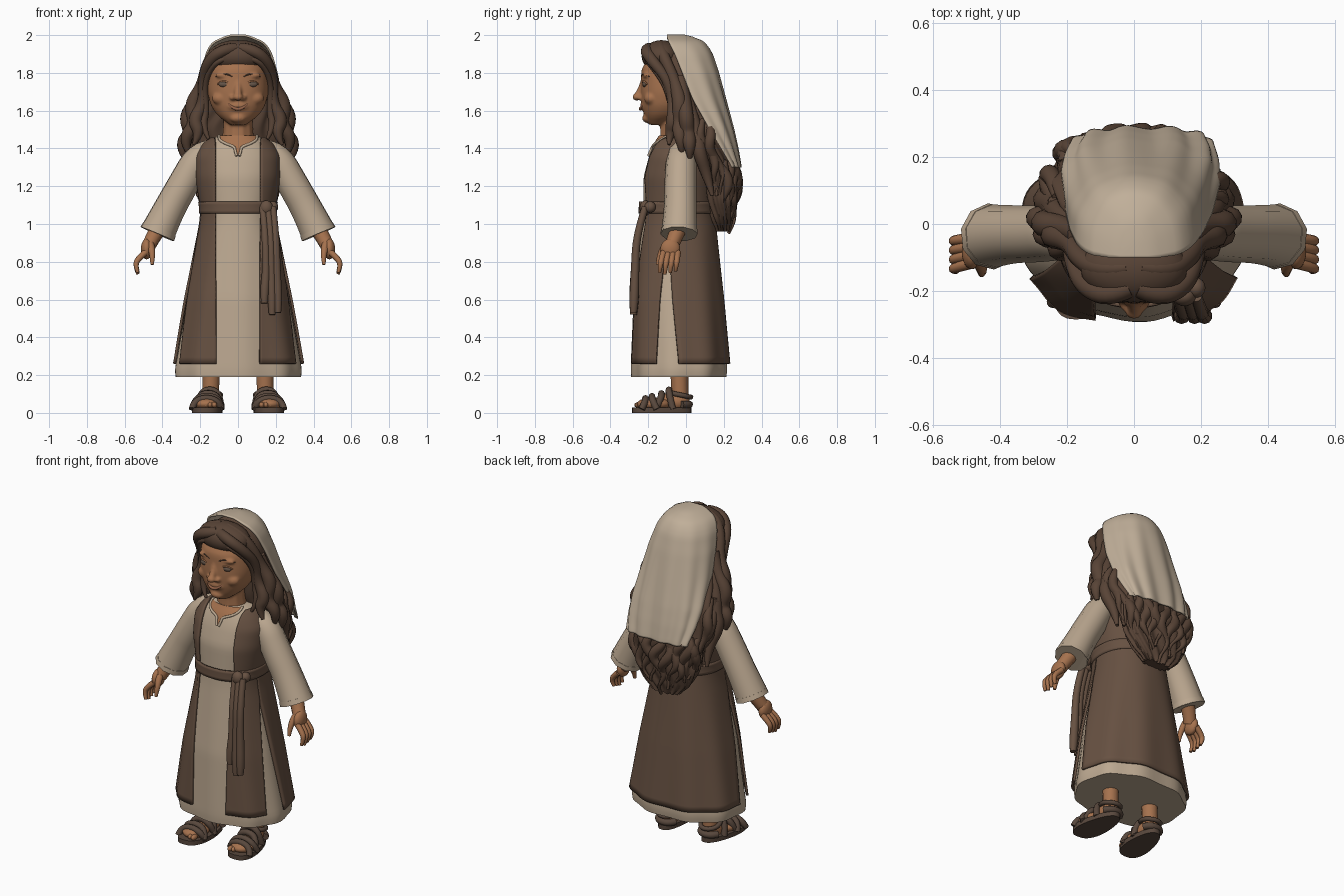
import bpy, bmesh, math
from mathutils import Matrix, Vector
from math import sin, cos, pi, asin

if "Cube" in bpy.data.objects:
    bpy.data.objects.remove(bpy.data.objects["Cube"])


def material(name, r, g, b):
    m = bpy.data.materials.new(name)
    m.diffuse_color = (r, g, b, 1)
    m.use_nodes = True
    m.node_tree.nodes["Principled BSDF"].inputs["Base Color"].default_value = m.diffuse_color
    return m


CREAM = material("cream_cloth", .50, .39, .28)
VEIL = material("veil_cloth", .53, .43, .32)
BROWN = material("brown_wool", .135, .082, .054)
HAIR = material("brown_hair", .098, .057, .037)
SKIN = material("skin", .38, .168, .076)
LEATHER = material("leather", .098, .064, .046)
LIP = material("lips", .30, .125, .065)
EYE = material("eyes", .13, .09, .065)


def finish(ob, mat, thick=0):
    ob.data.materials.clear()
    ob.data.materials.append(mat)
    bpy.ops.object.select_all(action='DESELECT')
    ob.select_set(True)
    bpy.context.view_layer.objects.active = ob
    bpy.ops.object.shade_smooth_by_angle(angle=math.radians(50))
    if thick:
        s = ob.modifiers.new("thickness", 'SOLIDIFY')
        s.thickness, s.offset = thick, 0
    return ob


def from_bm(name, bm, mat, thick=0):
    bmesh.ops.recalc_face_normals(bm, faces=bm.faces)
    me = bpy.data.meshes.new(name)
    bm.to_mesh(me)
    bm.free()
    ob = bpy.data.objects.new(name, me)
    bpy.context.collection.objects.link(ob)
    return finish(ob, mat, thick)


def balls(name, items, mat):
    """Ellipsoids given as (x, y, z, rx, ry, rz)."""
    bm = bmesh.new()
    for x, y, z, a, b, c in items:
        bmesh.ops.create_uvsphere(bm, u_segments=24, v_segments=14, radius=1,
                                  matrix=Matrix.Translation((x, y, z)) @ Matrix.Diagonal((a, b, c, 1)))
    return from_bm(name, bm, mat)


def tubes(name, paths, mat, res=5):
    """Tapered curved tubes through (x, y, z, radius) points."""
    cu = bpy.data.curves.new(name, 'CURVE')
    cu.dimensions, cu.bevel_depth, cu.bevel_resolution = '3D', 1, 3
    cu.resolution_u, cu.use_fill_caps = res, True
    for path in paths:
        sp = cu.splines.new('NURBS')
        sp.points.add(len(path) - 1)
        for p, (x, y, z, r) in zip(sp.points, path):
            p.co, p.radius = (x, y, z, 1), r
        sp.order_u, sp.use_endpoint_u = min(3, len(path)), True
    ob = bpy.data.objects.new(name, cu)
    bpy.context.collection.objects.link(ob)
    bpy.ops.object.select_all(action='DESELECT')
    ob.select_set(True)
    bpy.context.view_layer.objects.active = ob
    bpy.ops.object.convert(target='MESH')
    return finish(bpy.context.object, mat)


def mirror(paths, s):
    return [[(s * p[0],) + tuple(p[1:]) for p in path] for path in paths]


def both(paths):
    return paths + mirror(paths, -1)


def lin(prof, z):
    z = min(max(z, prof[0][0]), prof[-1][0])
    for a, b in zip(prof, prof[1:]):
        if z <= b[0]:
            t = (z - a[0]) / (b[0] - a[0])
            return Vector([a[i] + (b[i] - a[i]) * t for i in (1, 2, 3)])


def ring(prof, z, d=.02):
    return (lin(prof, z - d) + lin(prof, z) * 2 + lin(prof, z + d)) / 4


def at(prof, z, phi, off=0, warp=None, p=.9):
    """Point on a profile of (z, front y, back y, half width); phi runs from the front."""
    f, b, w = ring(prof, z)
    off += warp(phi, z) if warp else 0
    s, c = sin(phi), cos(phi)
    return Vector((math.copysign(abs(s) ** p, s) * (w + off),
                   (f + b) / 2 - math.copysign(abs(c) ** p, c) * ((b - f) / 2 + off), z))


def sheet(name, prof, z0, z1, mat, a0=lambda z: 0, a1=lambda z: 2 * pi, off=0,
          warp=None, rows=24, n=64, caps=(), thick=0, p=.9, shear=0):
    bm = bmesh.new()
    grid = []
    for i in range(rows + 1):
        z = z0 + (z1 - z0) * i / rows
        grid.append([bm.verts.new(at(prof, z, a0(z) + (a1(z) - a0(z)) * j / n, off, warp, p)
                                  + Vector((shear * (z1 - z), 0, 0))) for j in range(n + 1)])
    for r, q in zip(grid, grid[1:]):
        for j in range(n):
            bm.faces.new((r[j], r[j + 1], q[j + 1], q[j]))
    for c in caps:
        bm.faces.new(grid[c])
    bmesh.ops.remove_doubles(bm, verts=bm.verts, dist=1e-5)
    return from_bm(name, bm, mat, thick)


# robe: long dress with soft folds and a closed hem
BODY = [(.19, -.285, .212, .328), (.22, -.288, .22, .335), (.6, -.275, .185, .268), (1.0, -.23, .14, .187),
        (1.08, -.225, .125, .18), (1.25, -.225, .125, .208), (1.36, -.195, .105, .21),
        (1.43, -.165, .075, .165), (1.48, -.13, .03, .085)]


def fold(phi, z):
    return .006 * sin(9 * phi + 1) * min(max(1 - z, 0), .7) / .7


sheet("robe", BODY, .19, 1.465, CREAM, warp=fold, rows=48, n=80, caps=(0, -1))


# neckline: round opening with a narrow slit and a rolled edge
def neckline(z):
    return max(0, z - 1.358) * 1.2 + max(0, z - 1.41) * 16


sheet("neck_opening", BODY, 1.36, 1.468, SKIN, lambda z: -neckline(z), neckline, off=.004, rows=16, n=12)
edge = [(*at(BODY, 1.36 + .009 * i, neckline(1.36 + .009 * i) + .02, .005), .007) for i in range(13)]
tubes("collar", both([edge]), CREAM)


# vest: upper body, two front panels, one back panel with side slits
def opening(z):
    return asin(min(.9, (.112 / ring(BODY, z)[2]) ** (1 / .9)))


def slit(z, w):
    return 1.36 + w * min(max((.92 - z) / .64, 0), 1) ** .7


V = dict(off=.012, warp=fold, thick=.014)
sheet("vest_top", BODY, 1.07, 1.455, BROWN, opening, lambda z: 2 * pi - opening(z), n=72, **V)
sheet("vest_front_right", BODY, .26, 1.09, BROWN, opening, lambda z: slit(z, -.24), n=20, **V)
sheet("vest_front_left", BODY, .26, 1.09, BROWN, lambda z: -slit(z, -.24), lambda z: -opening(z), n=20, **V)
sheet("vest_back", BODY, .26, 1.09, BROWN, lambda z: slit(z, .2), lambda z: 2 * pi - slit(z, .2), n=48, **V)

# belt with knot and hanging ends
sheet("belt", BODY, 1.055, 1.118, BROWN, off=.019, rows=4, thick=.012)
balls("belt_knot", [(.15, -.215, 1.085, .035, .03, .04), (.185, -.19, 1.09, .028, .03, .03)], BROWN)
tubes("belt_ends", [[(x, -.215, 1.09, .018), (x + .015, -.262, .95, .02), (x + .02, -.27, .75, .022),
                     (x + .02 + d, -.275, e + .06, .026), (x + .02 + d, -.278, e, .018)]
                    for x, d, e in ((.13, -.01, .58), (.158, .003, .52), (.185, .006, .53))], BROWN)

# sleeves, hands and feet on both sides
for s, side in ((1, "right"), (-1, "left")):
    tubes("sleeve_" + side, mirror([[(.12, -.02, 1.39, .06), (.2, -.025, 1.375, .08), (.29, -.03, 1.21, .085),
                                     (.37, -.03, 1.07, .086), (.427, -.037, .95, .096)],
                                    [(.416, -.036, .973, .096), (.427, -.037, .947, .099)]], s), CREAM, 8)
    fingers = [[(.49, -.118 + .025 * k, .85, .017), (.525, -.128 + .027 * k, .82, .016),
                (.545, -.135 + .028 * k, .785, .014), (.53, -.14 + .028 * k, .735 + .008 * abs(k - 1), .009)]
               for k in range(4)]
    thumb = [(.465, -.1, .89, .022), (.45, -.14, .85, .018), (.455, -.15, .785, .009)]
    wrist = [(.42, -.04, .98, .045), (.455, -.06, .92, .038), (.475, -.08, .88, .038)]
    tubes("fingers_" + side, mirror(fingers + [thumb, wrist], s), SKIN)
    balls("palm_" + side, [(s * .484, -.083, .868, .03, .052, .055)], SKIN)

    tubes("leg_" + side, mirror([[(.14, -.035, .3, .05), (.143, -.035, .15, .045), (.145, -.03, .05, .045)]], s), SKIN)
    balls("foot_" + side, [(s * .148, -.07, .058, .052, .09, .05), (s * .166, -.17, .047, .07, .09, .036)]
          + [(s * (.125 + .023 * k), -.248 + .004 * k * k, .042, .015 - .001 * k, .026, .016)
             for k in range(5)], SKIN)
    bm = bmesh.new()
    outline = []
    for k in range(32):
        a = 2 * pi * k / 32
        y = -.128 - .157 * cos(a)
        t = (.03 - y) / .315
        outline.append(bm.verts.new((s * (.145 + .028 * t + (.06 + .035 * t) * math.copysign(abs(sin(a)) ** .75, sin(a))),
                                     y, 0)))
    face = bm.faces.new(outline)
    up = bmesh.ops.extrude_face_region(bm, geom=[face])["geom"]
    bmesh.ops.translate(bm, vec=(0, 0, .028), verts=[v for v in up if isinstance(v, bmesh.types.BMVert)])
    from_bm("sandal_sole_" + side, bm, LEATHER)
    straps = []
    for cx, y, w, h, lean in ((.167, -.215, .076, .07, .02), (.164, -.18, .076, .082, -.025),
                              (.158, -.13, .068, .097, .03), (.15, -.09, .062, .117, -.02)):
        straps.append([(cx - w, y + lean, .02, .018), (cx - w * .9, y, h * .85, .018), (cx, y, h + .012, .018),
                       (cx + w * .9, y, h * .85, .018), (cx + w, y - lean, .02, .018)])
    straps.append([(.145 + .056 * sin(a), -.03 - .058 * cos(a), .095 + .012 * cos(a), .013)
                   for a in [2 * pi * k / 12 for k in range(13)]])
    straps.append([(.145 + .056 * sin(a), -.02 + .04 * cos(a), .045, .02) for a in (-1.6, -.8, 0, .8, 1.6)])
    tubes("sandal_straps_" + side, mirror(straps, s), LEATHER)

# head: skull, nose, cheeks, brow, chin and neck fused into one smooth skin
HEAD = [(1.525, -.19, -.12, .03), (1.545, -.21, -.06, .075), (1.58, -.222, 0, .115), (1.63, -.235, .04, .145),
        (1.7, -.24, .09, .163), (1.76, -.238, .11, .164), (1.82, -.237, .11, .157), (1.88, -.2, .1, .13),
        (1.94, -.12, .06, .08)]
skull = sheet("head", HEAD, 1.525, 1.94, SKIN, rows=24, n=48, caps=(0, -1))
parts = [skull, tubes("neck", [[(0, -.05, 1.38, .1), (0, -.055, 1.47, .078), (0, -.07, 1.6, .075)]], SKIN),
         tubes("nose_bridge", [[(0, -.224, 1.76, .016), (0, -.238, 1.71, .018), (0, -.256, 1.675, .023)]], SKIN),
         balls("face_forms", [(0, -.262, 1.672, .026, .022, .02), (0, -.2, 1.625, .07, .044, .035),
                              (0, -.2, 1.56, .045, .033, .026)]
               + [(s * x, y, z, a, b, c) for s in (1, -1) for x, y, z, a, b, c in
                  ((.028, -.242, 1.667, .017, .017, .013), (.088, -.186, 1.665, .05, .036, .036),
                   (.07, -.21, 1.787, .05, .02, .016))], SKIN)]
bpy.ops.object.select_all(action='DESELECT')
for ob in parts:
    ob.select_set(True)
bpy.context.view_layer.objects.active = skull
bpy.ops.object.join()
m = skull.modifiers.new("fuse", 'REMESH')
m.mode, m.voxel_size, m.use_smooth_shade = 'VOXEL', .007, True
m = skull.modifiers.new("soften", 'SMOOTH')
m.factor, m.iterations = .5, 8

# eyes, brows and smile
balls("eyes", [(s * .072, -.217, 1.74, .031, .014, .016) for s in (1, -1)], EYE)
tubes("eyelids", both([[(.038, -.226, 1.737, .004), (.07, -.234, 1.772, .006), (.108, -.206, 1.74, .004)]]), SKIN)
tubes("eyebrows", both([[(.03, -.233, 1.78, .003), (.075, -.233, 1.808, .005), (.118, -.195, 1.78, .003)]]), HAIR)
tubes("lips", [[(-.065, -.213, 1.65, .004), (-.035, -.238, 1.618, .007), (0, -.242, 1.606, .01),
                (.035, -.238, 1.618, .007), (.065, -.213, 1.65, .004)]], LIP)

# hair: crown, front roll and wavy mass down the back
balls("hair_crown", [(0, -.02, 1.77, .18, .165, .2), (0, -.13, 1.888, .16, .105, .085)], HAIR)
MASS = [(.96, .16, .225, .08), (1.02, .13, .245, .15), (1.12, .1, .262, .205), (1.28, .06, .262, .225),
        (1.4, -.01, .235, .25), (1.5, -.04, .215, .25), (1.65, -.07, .165, .2), (1.85, -.1, .11, .15)]


def wave(phi, z):
    return .008 * sin(14 * phi + 2.5 * sin(z * 18))


sheet("hair_mass", MASS, .96, 1.85, HAIR, warp=wave, rows=44, n=112, caps=(0, -1))
back = []
for k in range(19):
    phi = pi + (k - 9) * .2
    top = 1.34 if abs(k - 9) < 7 else 1.55
    low = .95 + .022 * abs(k - 9) + .03 * (k % 3)
    pts = []
    for i in range(11):
        t = i / 10
        z = top + (low - top) * t
        q = at(MASS, z, phi + .13 * sin(z * 28 + k * 1.7), .002 + .012 * sin(z * 30 + k))
        pts.append((*q, .006 + .024 * sin(pi * min(t * 1.1 + .1, .97))))
    back.append(pts)
tubes("hair_back_locks", back, HAIR, 3)

# locks swept from the parting, over the ears and on to the shoulders
tubes("hair_front_locks", both([
    [(.015, -.19, 1.93, .03), (.08, -.22, 1.925, .033), (.155, -.18, 1.865, .03), (.187, -.1, 1.77, .026),
     (.18, -.065, 1.64, .03), (.235, -.07, 1.55, .036), (.2, -.085, 1.48, .03), (.235, -.09, 1.42, .008)],
    [(.02, -.2, 1.885, .012), (.09, -.215, 1.878, .018), (.152, -.165, 1.82, .016), (.178, -.1, 1.72, .016),
     (.168, -.07, 1.6, .02), (.19, -.075, 1.52, .022), (.155, -.09, 1.45, .008)],
    [(.02, -.13, 1.955, .02), (.1, -.14, 1.935, .034), (.165, -.1, 1.85, .03), (.187, -.05, 1.73, .034),
     (.25, -.03, 1.63, .04), (.22, -.04, 1.53, .038), (.29, -.03, 1.45, .034), (.26, -.02, 1.37, .01)],
    [(.17, -.03, 1.78, .03), (.2, -.01, 1.67, .036), (.28, 0, 1.57, .04), (.245, .01, 1.48, .04),
     (.305, .02, 1.42, .036), (.285, .02, 1.35, .012)],
    [(.175, .0, 1.7, .025), (.23, .03, 1.57, .036), (.24, .06, 1.46, .04), (.275, .07, 1.38, .036),
     (.23, .11, 1.26, .03), (.24, .14, 1.15, .01)]]), HAIR)

# veil: draped half-tube over the crown down to the shoulder blades
drape = [(1.3, .245, .285, .2), (1.4, .185, .268, .222), (1.5, .125, .246, .23), (1.66, .035, .205, .215),
         (1.8, -.02, .168, .196), (1.9, -.06, .136, .172), (1.95, -.085, .105, .145), (1.98, -.1, .07, .105),
         (1.992, -.105, .04, .07), (2.0, -.1, -.06, 0)]
sheet("veil", [(z, 2 * e - b, b, w) for z, e, b, w in drape], 1.3, 1.997, VEIL, lambda z: pi / 2,
      lambda z: 3 * pi / 2, rows=70, n=60, caps=(-1,), thick=.011, p=.88, shear=.035,
      warp=lambda phi, z: .006 * sin(11 * phi + 2 * z) * min(1, (2 - z) * 2))
